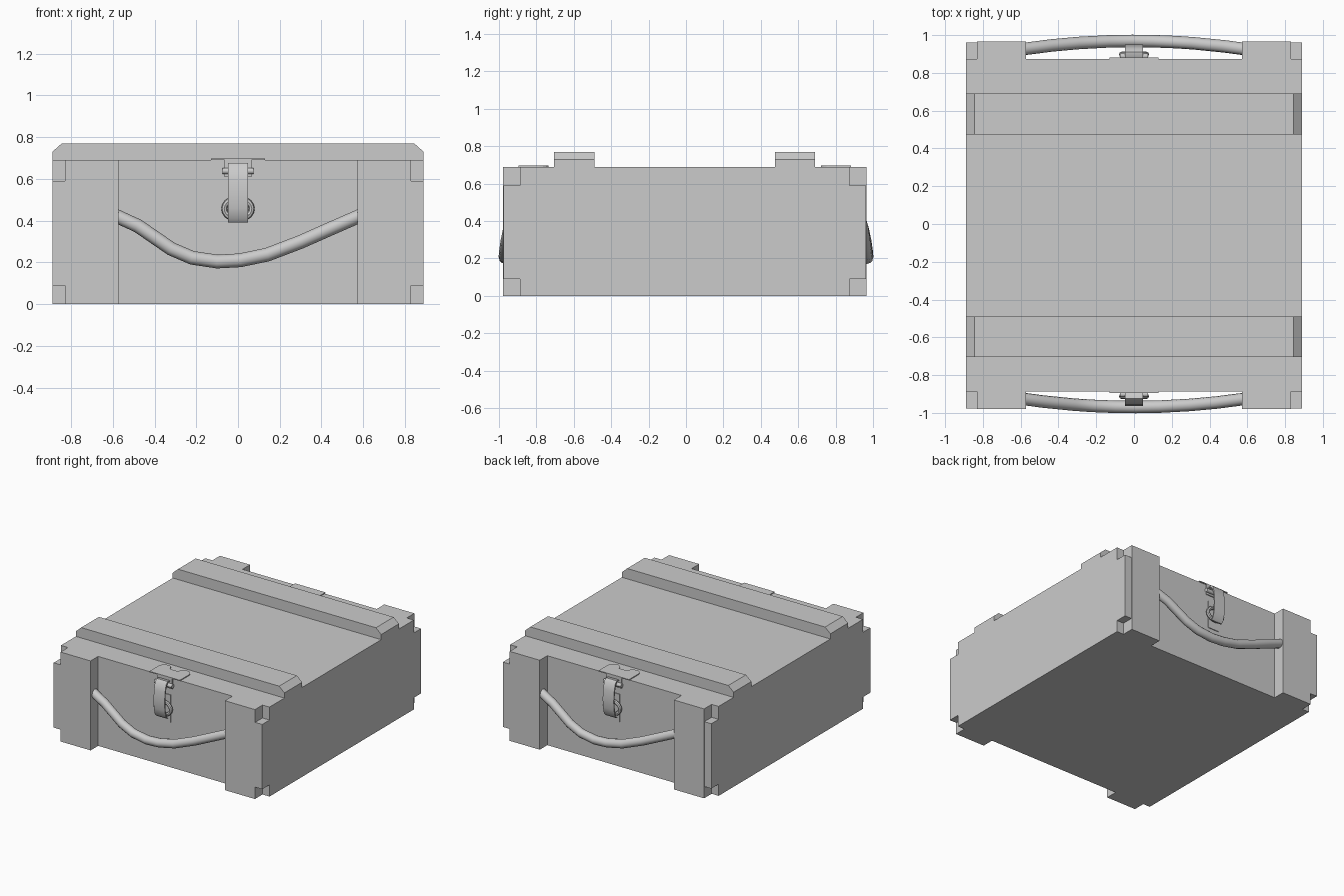
import bpy, bmesh, math
from mathutils import Matrix, Vector

cube = bpy.data.objects.get("Cube")
if cube:
    bpy.data.objects.remove(cube, do_unlink=True)

GREY = (0.6, 0.6, 0.6, 1)
mat = bpy.data.materials.new("plain grey")
mat.use_nodes = True
mat.diffuse_color = GREY
mat.node_tree.nodes["Principled BSDF"].inputs["Base Color"].default_value = GREY

CY = -0.007          # middle of the crate along y
W, TOP = 0.89, 0.69  # half width and lid height
PANEL, END = 0.88, 0.972  # end panel and batten faces, from the middle


def finish(name, bm, turn=False, smooth=False):
    """Make an object; parts are modelled at the front and turned for the back."""
    spin = Matrix.Rotation(math.pi if turn else 0, 4, 'Z')
    bm.transform(Matrix.Translation((0, CY, 0)) @ spin)
    bmesh.ops.recalc_face_normals(bm, faces=bm.faces)
    me = bpy.data.meshes.new(name)
    bm.to_mesh(me)
    bm.free()
    ob = bpy.data.objects.new(name, me)
    bpy.context.collection.objects.link(ob)
    me.materials.append(mat)
    if smooth:
        bpy.ops.object.select_all(action='DESELECT')
        ob.select_set(True)
        bpy.context.view_layer.objects.active = ob
        bpy.ops.object.shade_smooth_by_angle(angle=math.radians(40))
    return ob


def box(name, x, y, z, turn=False):
    bm = bmesh.new()
    bmesh.ops.create_cube(bm, size=1)
    for v in bm.verts:
        v.co = [r[0] if c < 0 else r[1] for c, r in zip(v.co, (x, y, z))]
    return finish(name, bm, turn)


def prism(name, pts, shift, turn=False, smooth=False):
    """Extrude a closed outline of 3D points along shift."""
    bm = bmesh.new()
    face = bm.faces.new([bm.verts.new(p) for p in pts])
    new = bmesh.ops.extrude_face_region(bm, geom=[face])["geom"]
    bmesh.ops.translate(bm, vec=shift, verts=[g for g in new if isinstance(g, bmesh.types.BMVert)])
    return finish(name, bm, turn, smooth)


def tube(name, path, radius, turn, closed=False, sides=12):
    """Sweep a round section along a path of points."""
    bm = bmesh.new()
    path = [Vector(p) for p in path]
    n, rings = len(path), []
    for i, p in enumerate(path):
        a = path[(i - 1) % n] if closed or i else p
        b = path[(i + 1) % n] if closed or i < n - 1 else p
        t = (b - a).normalized()
        u = Vector((0, 1, 0))
        u = (u - t * u.dot(t)).normalized()
        v = t.cross(u)
        angles = [2 * math.pi * k / sides for k in range(sides)]
        rings.append([bm.verts.new(p + radius * (u * math.cos(s) + v * math.sin(s))) for s in angles])
    for i in range(n if closed else n - 1):
        r, q = rings[i], rings[(i + 1) % n]
        for k in range(sides):
            m = (k + 1) % sides
            bm.faces.new((r[k], r[m], q[m], q[k]))
    if not closed:
        bm.faces.new(rings[0])
        bm.faces.new(rings[-1])
    return finish(name, bm, turn, True)


# Crate body
box("crate_body", (-W, W), (-PANEL, PANEL), (0, TOP))

# Lid battens with bevelled ends
for label, y in (("front", -0.698), ("back", 0.482)):
    outline = [(-W, y, TOP), (W, y, TOP), (W, y, 0.73), (0.845, y, 0.77),
               (-0.845, y, 0.77), (-W, y, 0.73)]
    prism(label + "_lid_batten", outline, (0, 0.216, 0))

# Rope sag, read along x and z
SAG = [(-0.6, 0.43), (-0.48, 0.375), (-0.32, 0.265), (-0.22, 0.222), (-0.1, 0.204),
       (0.01, 0.21), (0.14, 0.237), (0.3, 0.298), (0.44, 0.36), (0.6, 0.43)]

for label, turn, bulge in (("front", False, 0.962), ("back", True, 0.976)):
    # Corner posts and the side board tongues beside them
    for side, s in (("left", 1), ("right", -1)):
        a, b, c = 0.573 * s, 0.83 * s, W * s
        box(f"{label}_{side}_post", (min(a, b), max(a, b)), (-END, -PANEL), (0, TOP), turn)
        box(f"{label}_{side}_tongue", (min(b, c), max(b, c)),
            (-END + 0.003, -PANEL), (0.09, 0.59), turn)

    # Rope handle
    path = [(x, -bulge + 0.042 * (x / 0.58) ** 2, z) for x, z in SAG]
    tube(label + "_rope_handle", path, 0.033, turn)

    # Latch plate on the lid with two rounded lobes
    outline = [(-0.13, -0.888, TOP), (0.13, -0.888, TOP)]
    for cx in (0.083, -0.083):
        for k in range(9):
            t = math.pi * k / 8
            outline.append((cx + 0.047 * math.cos(t), -0.775 + 0.047 * math.sin(t), TOP))
    prism(label + "_latch_plate", outline, (0, 0, 0.007), turn)
    box(label + "_latch_flange", (-0.065, 0.065), (-0.888, -PANEL), (0.61, TOP), turn)

    # Hinge pin
    tube(label + "_latch_pin", [(-0.075, -0.895, 0.638), (0.075, -0.895, 0.638)], 0.015, turn)

    # Curved hasp strap
    curve = [(-0.888, 0.672), (-0.918, 0.676), (-0.938, 0.655), (-0.95, 0.6),
             (-0.956, 0.53), (-0.952, 0.46), (-0.94, 0.41), (-0.922, 0.39)]
    inner = [(y + 0.01, z - 0.008 if z > 0.65 else z) for y, z in reversed(curve)]
    prism(label + "_hasp_strap", [(-0.047, y, z) for y, z in curve + inner],
          (0.094, 0, 0), turn, True)

    # Staple ring and its backing plate
    ring = [(0.066 * math.cos(math.tau * k / 20), -0.905, 0.457 + 0.05 * math.sin(math.tau * k / 20))
            for k in range(20)]
    tube(label + "_staple_ring", ring, 0.014, turn, True, 8)
    box(label + "_staple_plate", (-0.048, 0.048), (-0.886, -PANEL), (0.345, 0.56), turn)
